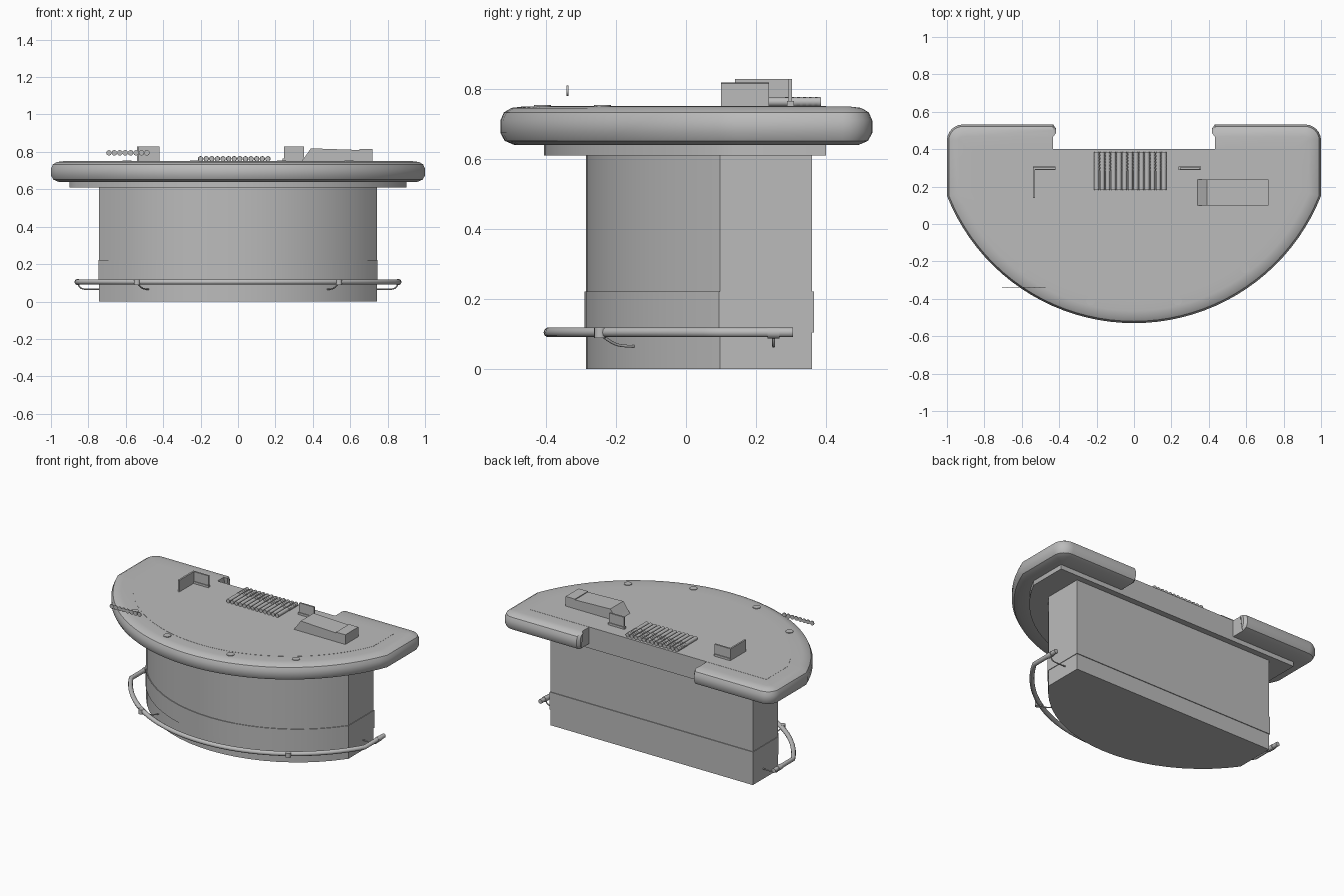
import bpy, bmesh
from math import sin, cos, asin, pi
from mathutils import Matrix, Vector

cube = bpy.data.objects.get("Cube")
if cube:
    bpy.data.objects.remove(cube, do_unlink=True)

grey = bpy.data.materials.new("plain grey")
grey.use_nodes = True
grey.diffuse_color = (0.5, 0.5, 0.5, 1)
grey.node_tree.nodes["Principled BSDF"].inputs["Base Color"].default_value = (0.5, 0.5, 0.5, 1)


def finish(name, bm, smooth=True):
    bmesh.ops.recalc_face_normals(bm, faces=bm.faces)
    mesh = bpy.data.meshes.new(name)
    bm.to_mesh(mesh)
    bm.free()
    mesh.materials.append(grey)
    obj = bpy.data.objects.new(name, mesh)
    bpy.context.collection.objects.link(obj)
    if smooth:
        bpy.ops.object.select_all(action='DESELECT')
        obj.select_set(True)
        bpy.context.view_layer.objects.active = obj
        bpy.ops.object.shade_smooth_by_angle(angle=0.6)


def bow(half, front, radius, inset=0.0, steps=32):
    """Front arc from one straight side to the other."""
    centre = front + radius
    r, h = radius - inset, half - inset
    a = asin(h / r)
    return [(r * sin(a * (2 * i / steps - 1)), centre - r * cos(a * (2 * i / steps - 1)))
            for i in range(steps + 1)]


def bowed_slab(name, half, front, radius, back, z0, z1, steps=32):
    outline = [(-half, back)] + bow(half, front, radius, 0, steps) + [(half, back)]
    bm = bmesh.new()
    face = bm.faces.new([bm.verts.new((x, y, z0)) for x, y in outline])
    for v in bmesh.ops.extrude_face_region(bm, geom=[face])["geom"]:
        if isinstance(v, bmesh.types.BMVert):
            v.co.z = z1
    finish(name, bm)


def add_box(bm, x0, x1, y0, y1, z0, z1):
    size = Vector((x1 - x0, y1 - y0, z1 - z0))
    mid = Vector((x0 + x1, y0 + y1, z0 + z1)) / 2
    bmesh.ops.create_cube(bm, size=1, matrix=Matrix.Translation(mid) @ Matrix.Diagonal(size).to_4x4())


def add_rod(bm, centre, radius, depth, along_y=False, segments=16):
    turn = Matrix.Rotation(pi / 2 if along_y else 0, 4, 'X')
    bmesh.ops.create_cone(bm, cap_ends=True, segments=segments, radius1=radius, radius2=radius,
                          depth=depth, matrix=Matrix.Translation(centre) @ turn)


def tube(name, points, radius, kind='POLY'):
    curve = bpy.data.curves.new(name, 'CURVE')
    curve.dimensions = '3D'
    curve.bevel_depth = radius
    curve.bevel_resolution = 3
    curve.use_fill_caps = True
    line = curve.splines.new(kind)
    line.points.add(len(points) - 1)
    for p, co in zip(line.points, points):
        p.co = (*co, 1)
    if kind == 'NURBS':
        line.order_u = 3
        line.use_endpoint_u = True
    curve.materials.append(grey)
    obj = bpy.data.objects.new(name, curve)
    bpy.context.collection.objects.link(obj)
    bpy.ops.object.select_all(action='DESELECT')
    obj.select_set(True)
    bpy.context.view_layer.objects.active = obj
    bpy.ops.object.convert(target='MESH')
    bpy.ops.object.shade_smooth_by_angle(angle=0.8)


# Pedestal with a raised band, and the board under the top
bowed_slab("pedestal", 0.743, -0.285, 0.913, 0.36, 0, 0.62, 20)
bowed_slab("pedestal_band", 0.747, -0.29, 0.918, 0.365, 0.105, 0.222, 20)
bowed_slab("under_board", 0.9, -0.405, 1.01, 0.4, 0.61, 0.645)
bowed_slab("playing_surface", 0.87, -0.4, 0.945, 0.4, 0.64, 0.751)

# Padded rail: a cross-section of (inset, height) carried round the outline
END_X, BACK, CORNER = 0.432, 0.532, 0.085


def rail_path(inset):
    r = max(CORNER - inset, 0.02)
    x, y = 1 - inset - r, BACK - inset - r
    corner = [(x + r * sin(pi / 12 * i), y + r * cos(pi / 12 * i)) for i in range(7)]
    right = [(END_X, BACK - inset)] + corner
    left = [(-px, py) for px, py in right]
    return left + bow(1, -0.53, 1.075, inset, 40) + right[::-1]


section = [(0.04, 0.64), (0.012, 0.652), (0, 0.675), (0, 0.71), (0.01, 0.733),
           (0.032, 0.746), (0.065, 0.75), (0.132, 0.75), (0.132, 0.64)]
bm = bmesh.new()
rings = [[bm.verts.new((x, y, z)) for x, y in rail_path(d)] for d, z in section]
for a, b in zip(rings, rings[1:] + rings[:1]):
    for i in range(len(a) - 1):
        bm.faces.new((a[i], a[i + 1], b[i + 1], b[i]))
for k, side in ((0, 1), (-1, -1)):
    loop = [ring[k] for ring in rings]
    bm.faces.new(loop[6:] + loop[:1])
    # bulging end of the outer roll
    roll = loop[:7]
    tip = [bm.verts.new((v.co.x + side * 0.014, 0.498 + (v.co.y - 0.498) * 0.4,
                         0.7 + (v.co.z - 0.7) * 0.8)) for v in roll]
    for i in range(7):
        j = (i + 1) % 7
        bm.faces.new((roll[i], roll[j], tip[j], tip[i]))
    bm.faces.new(tip)
finish("padded_rail", bm)

# Small round studs set on the rail
bm = bmesh.new()
for s in (-1, 1):
    for x, y in ((0.593, -0.238), (0.232, -0.41)):
        add_rod(bm, (s * x, y, 0.75), 0.024, 0.008)
finish("rail_studs", bm)

# Foot rail with its collars and curved arms
arc = bow(0.857, -0.392, 0.99, 0, 40)
tube("foot_rail", [(x, y, 0.105) for x, y in [(-0.857, 0.305)] + arc + [(0.857, 0.305)]], 0.0145)
bm = bmesh.new()
for s, side in ((1, "left"), (-1, "right")):
    tube(side + "_side_arm", [(s * x, 0.25, z) for x, z in
                              ((0.857, 0.1), (0.85, 0.07), (0.8, 0.064), (0.735, 0.067))], 0.004, 'NURBS')
    tube(side + "_front_arm", [(s * x, y, z) for x, y, z in
                               ((0.54, -0.245, 0.1), (0.525, -0.22, 0.08),
                                (0.5, -0.185, 0.064), (0.47, -0.135, 0.066))], 0.004, 'NURBS')
    add_rod(bm, (s * 0.857, 0.25, 0.104), 0.017, 0.034, True)
    add_rod(bm, (s * 0.54, -0.245, 0.104), 0.017, 0.03)
finish("foot_rail_collars", bm)

# Tray: side-by-side rows of stacked round counters
bm = bmesh.new()
for i in range(13):
    x = -0.2 + i * 0.03
    add_rod(bm, (x, 0.283, 0.763), 0.013, 0.205, True, 12)
    for k in range(6):
        add_rod(bm, (x, 0.38 - k * 0.017 - 0.004 * (i % 3), 0.763), 0.0145, 0.008, True, 12)
finish("counter_tray", bm)

# Loose counters standing on edge in a line
bm = bmesh.new()
for i in range(8):
    add_rod(bm, (-0.69 + i * 0.029, -0.338, 0.795), 0.0145, 0.005, True)
finish("loose_counters", bm)

# Upright card stands
bm = bmesh.new()
add_box(bm, -0.54, -0.42, 0.292, 0.303, 0.75, 0.828)
add_box(bm, -0.54, -0.529, 0.14, 0.303, 0.75, 0.828)
add_box(bm, -0.54, -0.42, 0.288, 0.308, 0.75, 0.765)
finish("corner_card_stand", bm, False)
bm = bmesh.new()
add_box(bm, 0.245, 0.352, 0.292, 0.303, 0.75, 0.828)
add_box(bm, 0.238, 0.358, 0.288, 0.308, 0.75, 0.765)
finish("card_stand", bm, False)

# Card dealing box: sloped mouth, long lid and end block
bm = bmesh.new()
profile = [(0.34, 0.75), (0.355, 0.77), (0.39, 0.819), (0.65, 0.81), (0.65, 0.75)]
sides = [[bm.verts.new((x, y, z)) for x, z in profile] for y in (0.1, 0.237)]
for loop in sides:
    bm.faces.new(loop)
for i in range(5):
    j = (i + 1) % 5
    bm.faces.new((sides[0][i], sides[0][j], sides[1][j], sides[1][i]))
add_box(bm, 0.65, 0.718, 0.1, 0.237, 0.75, 0.815)
finish("dealing_box", bm, False)
